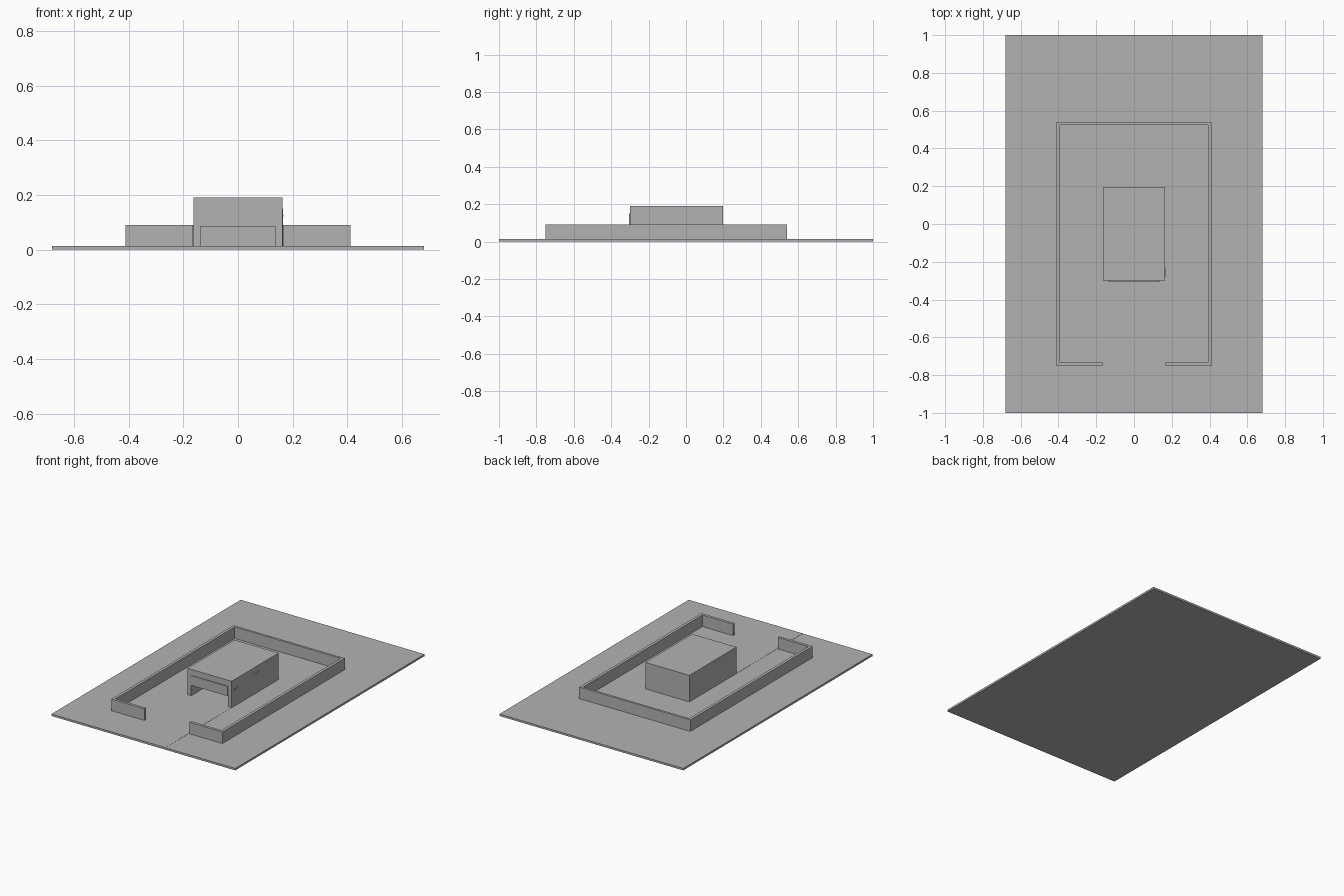
import bpy

cube = bpy.data.objects.get("Cube")
if cube:
    bpy.data.objects.remove(cube, do_unlink=True)

grey = bpy.data.materials.new("plain grey")
grey.use_nodes = True
colour = (0.45, 0.45, 0.45, 1)
grey.diffuse_color = colour
for node in grey.node_tree.nodes:
    if node.type == 'BSDF_PRINCIPLED':
        node.inputs["Base Color"].default_value = colour


def box(name, x, y, z):
    """Axis-aligned box from three (low, high) spans."""
    spans = (x, y, z)
    bpy.ops.mesh.primitive_cube_add(size=1, location=[(a + b) / 2 for a, b in spans])
    ob = bpy.context.object
    ob.name = name
    ob.scale = [b - a for a, b in spans]
    bpy.ops.object.transform_apply(location=False, rotation=False, scale=True)
    ob.data.materials.append(grey)
    return ob


def mirrored(name, x, y, z):
    """The same box on the left (+x) and right (-x) sides."""
    box("left_" + name, x, y, z)
    box("right_" + name, (-x[1], -x[0]), y, z)


# Ground slab and a very thin driveway
G = 0.013
box("ground_slab", (-0.68, 0.68), (-1, 1), (0, G))
box("driveway", (-0.163, 0.163), (-1, -0.3), (G - 0.002, G + 0.001))

# Perimeter wall with a gap at the front
WALL = (G - 0.001, 0.09)
mirrored("side_wall", (0.392, 0.411), (-0.752, 0.541), WALL)
mirrored("front_wall", (0.166, 0.392), (-0.752, -0.733), WALL)
box("back_wall", (-0.392, 0.392), (0.525, 0.541), WALL)

# Garage body, open at the front
mirrored("garage_side", (0.137, 0.163), (-0.3, 0.197), (G - 0.001, 0.15))
box("garage_back", (-0.137, 0.137), (0.171, 0.197), (G - 0.001, 0.15))
box("garage_roof", (-0.163, 0.163), (-0.3, 0.197), (0.15, 0.19))

# Half-raised door, side door and small side rail
box("raised_door", (-0.137, 0.137), (-0.304, -0.295), (0.085, 0.15))
box("side_door", (0.162, 0.1645), (-0.08, -0.005), (G, 0.15))
box("side_rail", (0.162, 0.166), (-0.28, -0.23), (0.122, 0.127))
